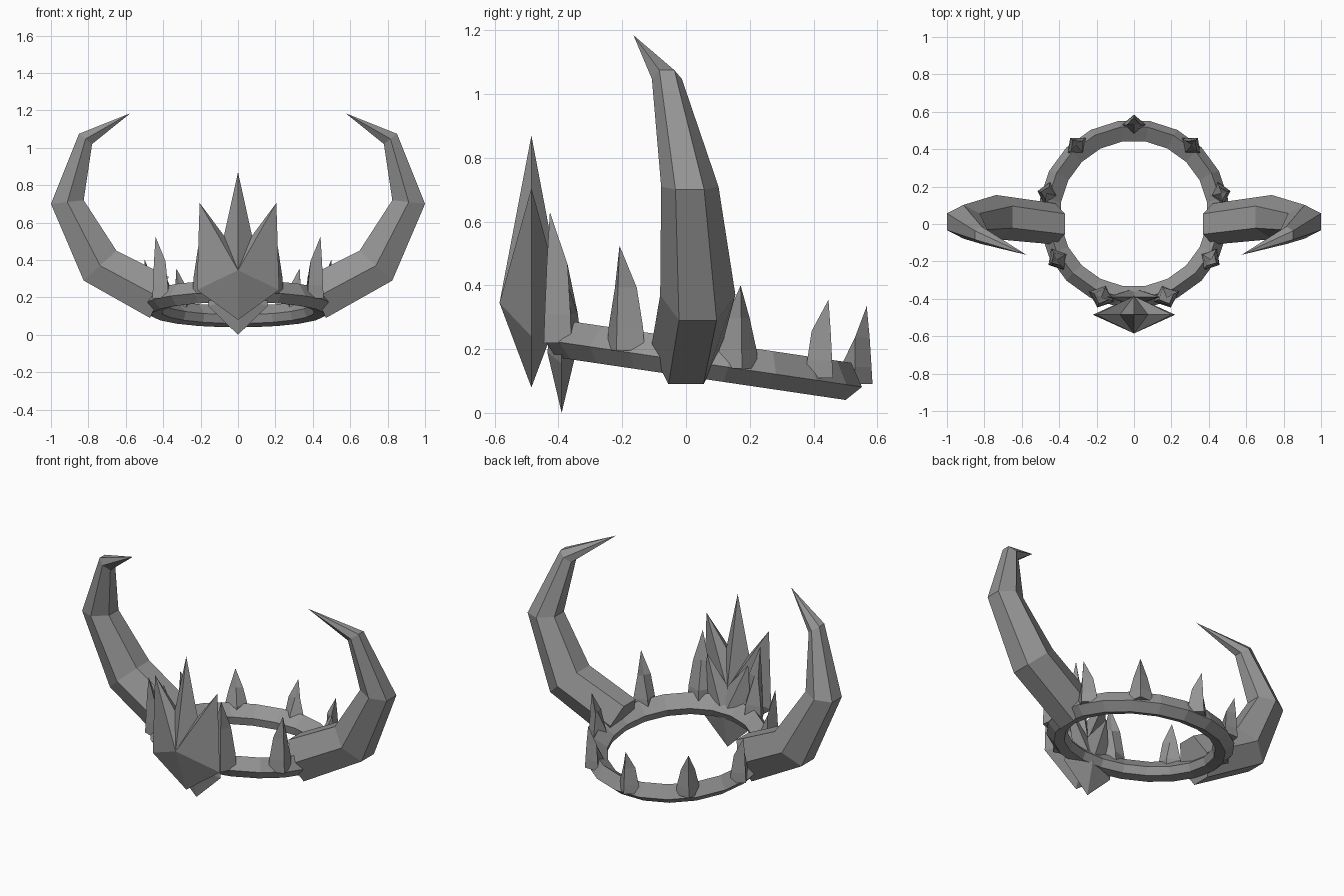
import bpy, bmesh, math
from mathutils import Vector, Matrix

if "Cube" in bpy.data.objects:
    bpy.data.objects.remove(bpy.data.objects["Cube"])

metal = bpy.data.materials.new("dull grey metal")
metal.diffuse_color = (0.30, 0.30, 0.30, 1)
metal.use_nodes = True
metal.node_tree.nodes["Principled BSDF"].inputs["Base Color"].default_value = metal.diffuse_color

# Ring frame: tilted down toward the back
RING = Matrix.Translation((0, 0.055, 0.165)) @ Matrix.Rotation(math.radians(-8.4), 4, 'X')


def make(name, verts, faces):
    bm = bmesh.new()
    vs = [bm.verts.new(v) for v in verts]
    for f in faces:
        bm.faces.new([vs[i] for i in f])
    bmesh.ops.recalc_face_normals(bm, faces=bm.faces)
    me = bpy.data.meshes.new(name)
    bm.to_mesh(me)
    bm.free()
    me.materials.append(metal)
    ob = bpy.data.objects.new(name, me)
    bpy.context.collection.objects.link(ob)
    return ob


def loft(name, rings, tip=None, closed=False):
    """Skin equal-sized rings; cap the ends, or finish in a tip, or close the loop."""
    n, m = len(rings[0]), len(rings)
    verts = [v for r in rings for v in r]
    faces = []
    for j in range(m if closed else m - 1):
        k = (j + 1) % m
        for i in range(n):
            h = (i + 1) % n
            faces.append((j * n + i, j * n + h, k * n + h, k * n + i))
    if not closed:
        faces.append(tuple(range(n)))
        if tip is not None:
            verts.append(tip)
            last = (m - 1) * n
            faces += [(last + i, last + (i + 1) % n, m * n) for i in range(n)]
        else:
            faces.append(tuple(range((m - 1) * n, m * n)))
    return make(name, verts, faces)


# Circlet band: five-sided section swept round a 20-sided ring
section = [(0.51, -0.01), (0.465, 0.06), (0.395, 0.0), (0.41, -0.045), (0.465, -0.058)]
rings = []
for i in range(20):
    a = math.tau * (i + 0.5) / 20
    rings.append([RING @ Vector((r * math.cos(a), r * math.sin(a), z)) for r, z in section])
loft("circlet_band", rings, closed=True)


# Spikes: diamond section, straight outer edge, inner edge curving out to the tip
def spike(name, x, y, base, top, size):
    out = Vector((x, y - 0.055, 0)).normalized()
    side = Vector((-out.y, out.x, 0))
    c = Vector((0, 0.055, 0)) + out * 0.475

    def ring(z, o, s, i):
        return [c + out * o * size + Vector((0, 0, z)), c + side * s * size + Vector((0, 0, z)),
                c - out * i * size + Vector((0, 0, z)), c - side * s * size + Vector((0, 0, z))]
    h = top - base
    loft(name, [ring(base, 0.055, 0.065, 0.055), ring(base + 0.22 * h, 0.052, 0.06, 0.045),
                ring(base + 0.6 * h, 0.046, 0.038, -0.005)],
         tip=c + out * 0.037 * size + Vector((0, 0, top)))


spike("back_spike", 0, 0.51, 0.09, 0.335, 1)
for s, tag in ((-1, "left"), (1, "right")):
    spike(tag + "_rear_spike", s * 0.29, 0.40, 0.11, 0.355, 1)
    spike(tag + "_side_spike", s * 0.45, 0.16, 0.14, 0.40, 1)
    spike(tag + "_fore_spike", s * 0.41, -0.19, 0.195, 0.525, 1.05)
    spike(tag + "_front_spike", s * 0.17, -0.38, 0.22, 0.63, 1.15)

# Horns: hexagonal section between outer and inner curve points
# (outer x, outer z, inner x, inner z, centre y, half width)
horn = [(0.47, 0.09, 0.37, 0.31, 0.0, 0.11), (0.825, 0.29, 0.65, 0.45, 0.037, 0.118),
        (1.0, 0.70, 0.825, 0.72, 0.012, 0.09), (0.85, 1.075, 0.78, 1.02, -0.06, 0.047)]
for s, tag in ((-1, "left"), (1, "right")):
    rings = []
    for ox, oz, ix, iz, y, w in horn:
        mx, mz = (ox + ix) / 2, (oz + iz) / 2
        pts = [(ox, y - w / 2, oz), (ox, y + w / 2, oz), (mx, y + w, mz),
               (ix, y + w / 2, iz), (ix, y - w / 2, iz), (mx, y - w, mz)]
        rings.append([(s * p[0], p[1], p[2]) for p in pts])
    loft(tag + "_horn", rings, tip=(s * 0.575, -0.165, 1.185))


# Crest plates: outline pinched to a raised point on front and back
def crest(name, half, y, depth, zc):
    outline = half + [(-x, z) for x, z in reversed(half) if x > 0]
    n = len(outline)
    verts = [(x, y, z) for x, z in outline] + [(0, y - depth, zc), (0, y + depth, zc)]
    faces = []
    for i in range(n):
        faces += [(i, (i + 1) % n, n), ((i + 1) % n, i, n + 1)]
    make(name, verts, faces)


crest("front_crest", [(0, 0.08), (0.22, 0.24), (0.205, 0.705), (0.075, 0.53), (0, 0.87)],
      -0.485, 0.1, 0.345)
crest("rear_crest", [(0, 0.0), (0.16, 0.155), (0.135, 0.52), (0, 0.36)], -0.39, 0.045, 0.19)
